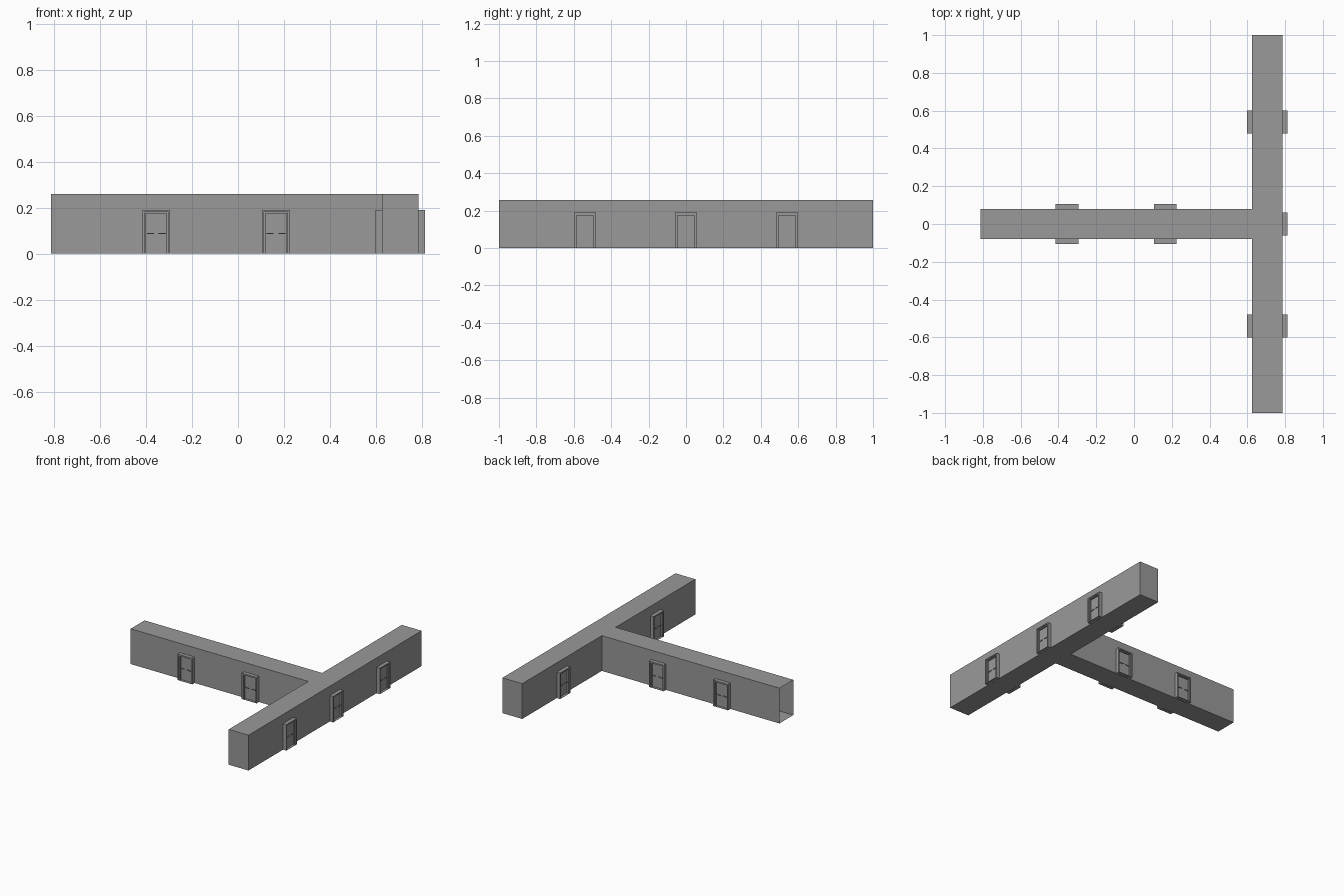
import bpy, bmesh
from mathutils import Matrix, Vector
from math import pi

if "Cube" in bpy.data.objects:
    bpy.data.objects.remove(bpy.data.objects["Cube"])

H = 0.258         # corridor height
W = 0.08          # half width
X0, XA, XB = -0.812, 0.625, 0.785
DW, DH, DD = 0.06, 0.19, 0.027   # door half width, height, projection

grey = bpy.data.materials.new("dark_grey")
grey.diffuse_color = (0.32, 0.32, 0.32, 1)
grey.use_nodes = True
grey.node_tree.nodes["Principled BSDF"].inputs["Base Color"].default_value = grey.diffuse_color


def finish(name, bm):
    me = bpy.data.meshes.new(name)
    bm.to_mesh(me)
    bm.free()
    me.materials.append(grey)
    ob = bpy.data.objects.new(name, me)
    bpy.context.collection.objects.link(ob)
    return ob


def box(bm, x, y, z):
    m = Matrix.Translation(((x[0]+x[1])/2, (y[0]+y[1])/2, (z[0]+z[1])/2))
    m = m @ Matrix.Diagonal((x[1]-x[0], y[1]-y[0], z[1]-z[0], 1))
    bmesh.ops.create_cube(bm, size=1, matrix=m)


def portal(bm, w, h, t, y):
    """Two jambs and a lintel."""
    box(bm, (-w, -w+t), y, (0, h))
    box(bm, (w-t, w), y, (0, h))
    box(bm, (-w+t, w-t), y, (h-t, h))


def wall(name, a, b, doors=()):
    """Single-sheet wall from a to b, outside on the right, with doorways at given distances."""
    a, b = Vector(a), Vector(b)
    d = (b-a).normalized()
    bm = bmesh.new()

    def quad(s, e, z0, z1):
        p, q = a+d*s, a+d*e
        bm.faces.new([bm.verts.new((v.x, v.y, z)) for v, z in
                      ((p, z0), (q, z0), (q, z1), (p, z1))])
    s = 0
    for c in doors:
        quad(s, c-DW, 0, H)
        quad(c-DW, c+DW, DH, H)
        s = c+DW
    quad(s, (b-a).length, 0, H)
    finish(name, bm)


# Corridor walls, running anticlockwise, open at the stem end
wall("stem_front_wall", (X0, -W), (XA, -W), (0.457, 0.977))
wall("bar_left_front_wall", (XA, -W), (XA, -1), (0.46,))
wall("bar_front_end", (XA, -1), (XB, -1))
wall("bar_right_wall", (XB, -1), (XB, 1), (0.46, 1.0, 1.54))
wall("bar_back_end", (XB, 1), (XA, 1))
wall("bar_left_back_wall", (XA, 1), (XA, W), (0.46,))
wall("stem_back_wall", (XA, W), (X0, W), (0.46, 0.98))

# Floor and ceiling
T = [(X0, -W), (XA, -W), (XA, -1), (XB, -1), (XB, 1), (XA, 1), (XA, W), (X0, W)]
for name, z in (("floor", 0.0), ("ceiling", H)):
    bm = bmesh.new()
    f = bm.faces.new([bm.verts.new((x, y, z)) for x, y in T])
    if z == 0:
        f.normal_flip()
    finish(name, bm)

# Door: stepped frame, threshold, leaf, bar handles (outside faces -y, wall plane y = 0)
bm = bmesh.new()
portal(bm, DW, DH, 0.009, (-DD, 0))
portal(bm, DW-0.009, DH-0.009, 0.006, (-DD+0.007, 0))
lw, lh = DW-0.015, DH-0.015
box(bm, (-lw, lw), (-0.010, -0.003), (0, lh))
box(bm, (-DW+0.009, DW-0.009), (-DD, -0.010), (0, 0.002))
for s in (-1, 1):
    x = sorted((s*0.010, s*(lw-0.004)))
    box(bm, x, (-0.018, -0.014), (0.084, 0.089))
    x = sorted((s*(lw-0.008), s*(lw-0.004)))
    box(bm, x, (-0.014, -0.010), (0.084, 0.089))
door = finish("door", bm)

places = [(-0.355, -W, 0), (0.165, -W, 0), (-0.355, W, pi), (0.165, W, pi),
          (XA, -0.54, -pi/2), (XA, 0.54, -pi/2),
          (XB, -0.54, pi/2), (XB, 0, pi/2), (XB, 0.54, pi/2)]
for i, (x, y, r) in enumerate(places):
    ob = door if i == 0 else door.copy()
    if i:
        ob.name = f"door_{i+1}"
        bpy.context.collection.objects.link(ob)
    ob.location = (x, y, 0)
    ob.rotation_euler = (0, 0, r)
